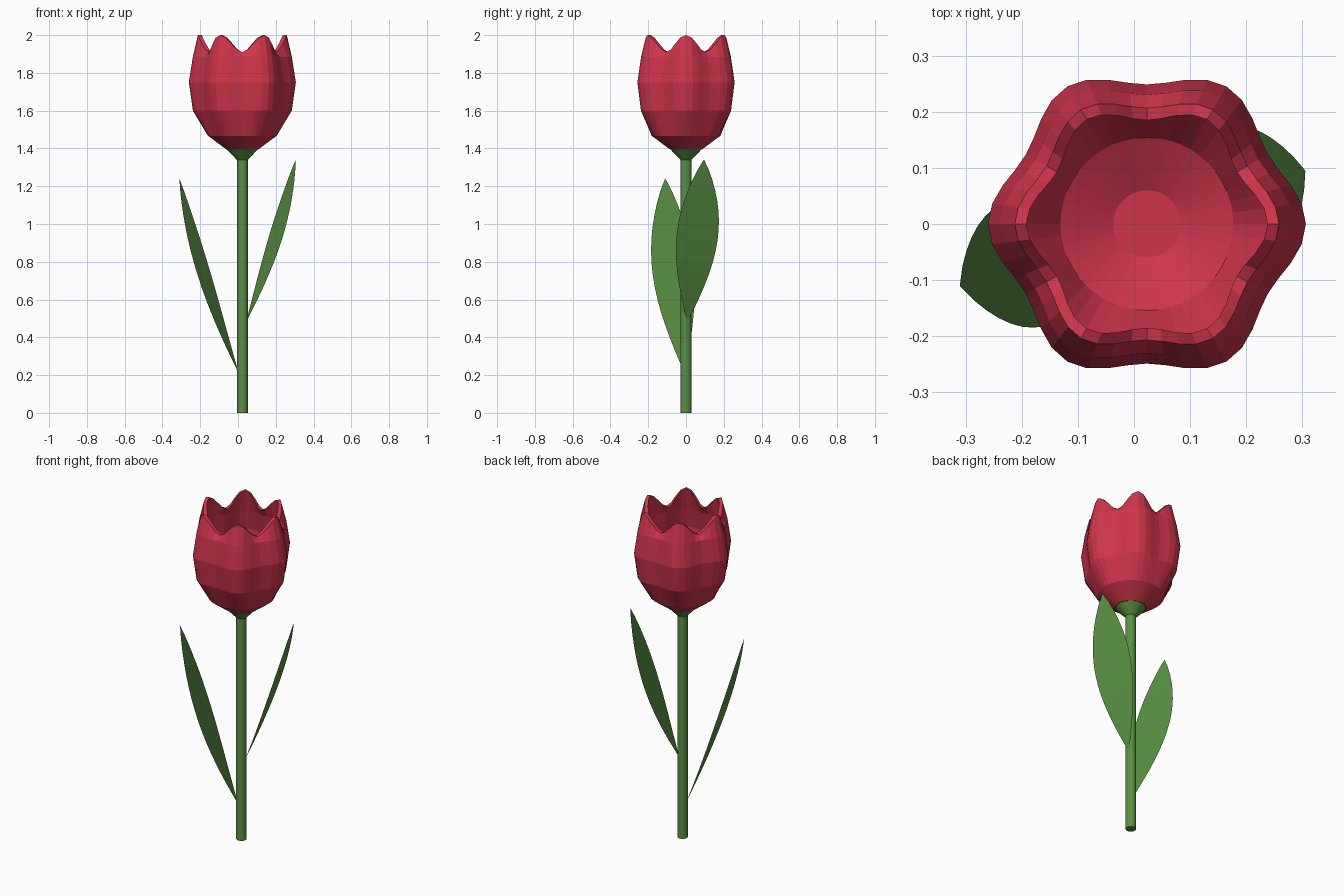
import bpy, bmesh
from math import sin, cos, pi, atan2

if "Cube" in bpy.data.objects:
    bpy.data.objects.remove(bpy.data.objects["Cube"])

CX = 0.023  # stem axis offset


def material(name, rgb):
    m = bpy.data.materials.new(name)
    m.diffuse_color = (*rgb, 1)
    m.use_nodes = True
    m.node_tree.nodes["Principled BSDF"].inputs["Base Color"].default_value = m.diffuse_color
    return m


def add_object(name, bm, mat):
    me = bpy.data.meshes.new(name)
    bm.to_mesh(me)
    bm.free()
    me.materials.append(mat)
    ob = bpy.data.objects.new(name, me)
    bpy.context.collection.objects.link(ob)
    return ob


def lathe(name, rings, sides, mat):
    """Rings of (radius, z, radial wave, height wave), six waves per turn, capped."""
    bm = bmesh.new()
    loops = []
    for r, z, wave, lift in rings:
        loop = []
        for i in range(sides):
            a = 2 * pi * i / sides
            c = cos(6 * a)
            rad = r * (1 + wave * c)
            loop.append(bm.verts.new((CX + rad * cos(a), rad * sin(a), z + lift * c)))
        loops.append(loop)
    for lo, hi in zip(loops, loops[1:]):
        for i in range(sides):
            j = (i + 1) % sides
            bm.faces.new((lo[i], lo[j], hi[j], hi[i]))
    bm.faces.new(loops[0][::-1])
    bm.faces.new(loops[-1])
    return add_object(name, bm, mat)


def leaf(name, base_z, tip, mat, width=0.116, steps=16):
    """Curved blade growing from the stem out to its tip."""
    dx, dy = tip[0] - CX, tip[1]
    a, reach = atan2(dy, dx), (dx * dx + dy * dy) ** 0.5
    bm = bmesh.new()
    rows = []
    for k in range(steps + 1):
        t = k / steps
        d = 0.02 + (reach - 0.02) * (1.3 * t - 0.3 * t * t)
        w = max(width * max(sin(pi * t ** 1.12), 0) ** 0.85, 0.001)
        z = base_z + (tip[2] - base_z) * t
        rows.append([bm.verts.new((CX + d * cos(a) - s * w * sin(a),
                                   d * sin(a) + s * w * cos(a), z)) for s in (-1, 1)])
    for p, q in zip(rows, rows[1:]):
        bm.faces.new((p[0], p[1], q[1], q[0]))
    for f in bm.faces:
        f.smooth = True
    return add_object(name, bm, mat)


red = material("petal_red", (0.62, 0.035, 0.07))
green = material("stem_green", (0.1, 0.28, 0.055))

# Stem and the flared cup under the bloom
stem = lathe("stem", [(0.029, 0, 0, 0), (0.029, 1.35, 0, 0)], 16, green)
cup = lathe("flower_base", [(0.03, 1.34, 0, 0), (0.087, 1.4, 0, 0)], 24, green)
for ob in (stem, cup):
    for p in ob.data.polygons:
        p.use_smooth = len(p.vertices) == 4

# Bloom: outside wall up, over the scalloped rim, inside wall down to the floor
lathe("bloom", [
    (0.085, 1.395, 0, 0), (0.182, 1.467, 0, 0), (0.247, 1.6, 0.06, 0),
    (0.266, 1.75, 0.065, 0), (0.246, 1.885, 0.065, 0), (0.221, 1.955, 0.065, 0.045),
    (0.2, 1.955, 0.075, 0.045), (0.225, 1.87, 0.065, 0), (0.244, 1.75, 0.065, 0),
    (0.225, 1.61, 0.06, 0), (0.154, 1.49, 0, 0), (0.06, 1.44, 0, 0)], 48, red)

# Leaves
leaf("left_leaf", 0.21, (-0.31, -0.11, 1.24), green)
leaf("right_leaf", 0.48, (0.305, 0.095, 1.34), green)
